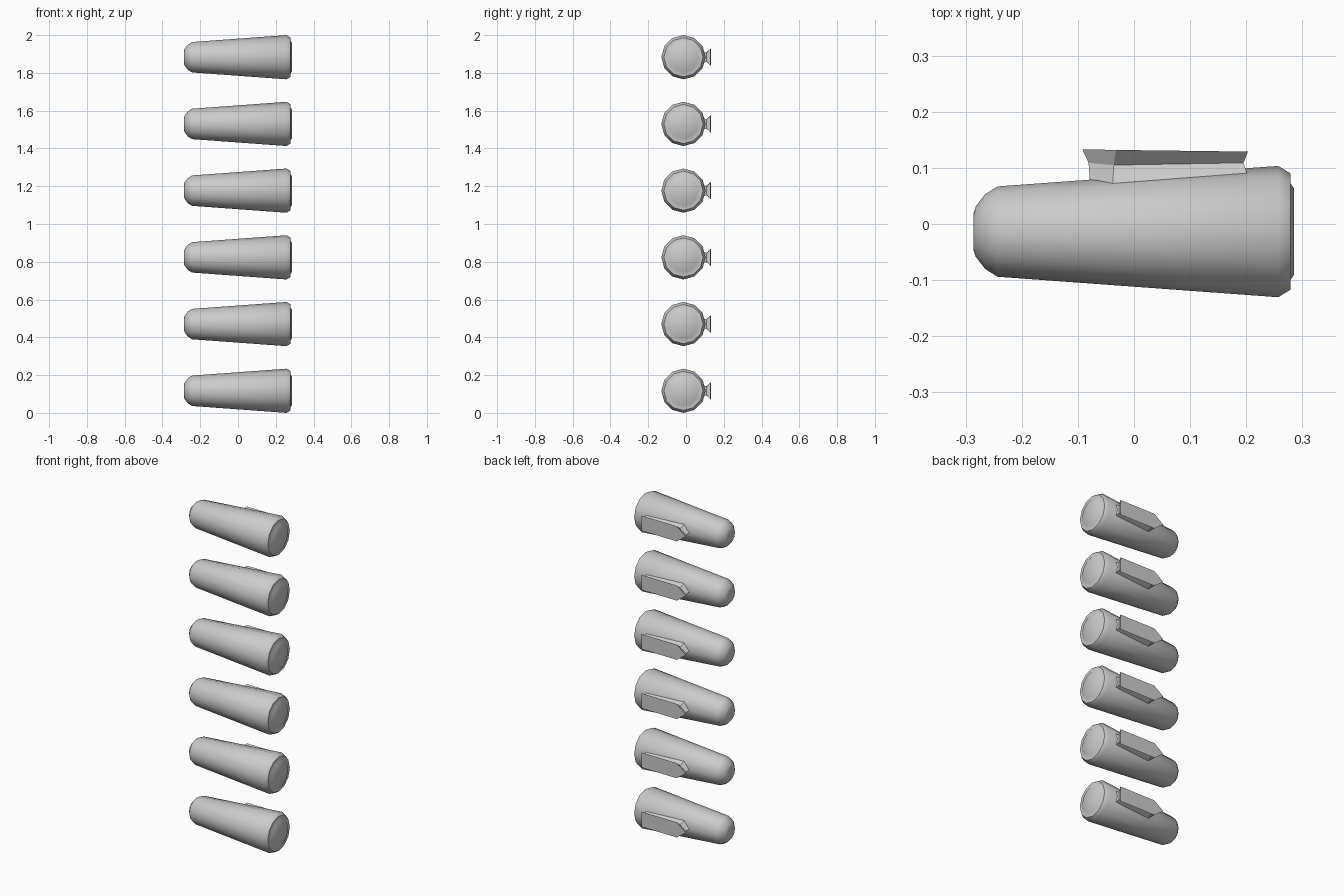
import bpy, bmesh, math

if "Cube" in bpy.data.objects:
    bpy.data.objects.remove(bpy.data.objects["Cube"])

SIDES = 12
AXIS_Y = -0.0135
COUNT = 6
Z0, Z1 = 0.117, 1.883

# (x, radius) along the tapered barrel, rounded nose to stepped end cap
PROFILE = [(-0.286, 0.033), (-0.282, 0.045), (-0.265, 0.067), (-0.243, 0.0805),
           (0.257, 0.117), (0.279, 0.1035), (0.279, 0.086), (0.285, 0.077)]

# Clip levels: half width, then (x, y) of point, shoulder and square end
CLIP = [
    (0.037, (-0.078, 0.070), (-0.038, 0.070), (0.204, 0.083)),
    (0.022, (-0.081, 0.109), (-0.036, 0.105), (0.195, 0.109)),
    (0.045, (-0.092, 0.133), (-0.032, 0.132), (0.203, 0.129)),
]


def loft(name, rings):
    """Skin closed rings of points and cap both ends."""
    bm = bmesh.new()
    loops = [[bm.verts.new(p) for p in ring] for ring in rings]
    n = len(loops[0])
    for a, b in zip(loops, loops[1:]):
        for i in range(n):
            j = (i + 1) % n
            bm.faces.new((a[i], a[j], b[j], b[i]))
    bm.faces.new(loops[0])
    bm.faces.new(loops[-1])
    bmesh.ops.recalc_face_normals(bm, faces=bm.faces)
    mesh = bpy.data.meshes.new(name)
    bm.to_mesh(mesh)
    bm.free()
    obj = bpy.data.objects.new(name, mesh)
    bpy.context.collection.objects.link(obj)
    return obj


def barrel_ring(x, r):
    angles = [math.tau * i / SIDES for i in range(SIDES)]
    return [(x, AXIS_Y + r * math.cos(a), r * math.sin(a)) for a in angles]


def clip_ring(w, tip, shoulder, end):
    return [(*tip, 0), (*shoulder, w), (*end, w), (*end, -w), (*shoulder, -w)]


# Master parts
barrel = loft("barrel", [barrel_ring(x, r) for x, r in PROFILE])
clip = loft("clip", [clip_ring(*level) for level in CLIP])

# Smooth barrel sides with crisp cap edges
bpy.context.view_layer.objects.active = barrel
barrel.select_set(True)
bpy.ops.object.shade_smooth_by_angle(angle=math.radians(35))
barrel.select_set(False)

# Vertical stack of identical pieces
for i in range(COUNT):
    z = Z0 + (Z1 - Z0) * i / (COUNT - 1)
    for part in (barrel, clip):
        piece = part
        if i:
            piece = part.copy()
            piece.name = f"{part.name}_{i + 1}"
            bpy.context.collection.objects.link(piece)
        piece.location.z = z
